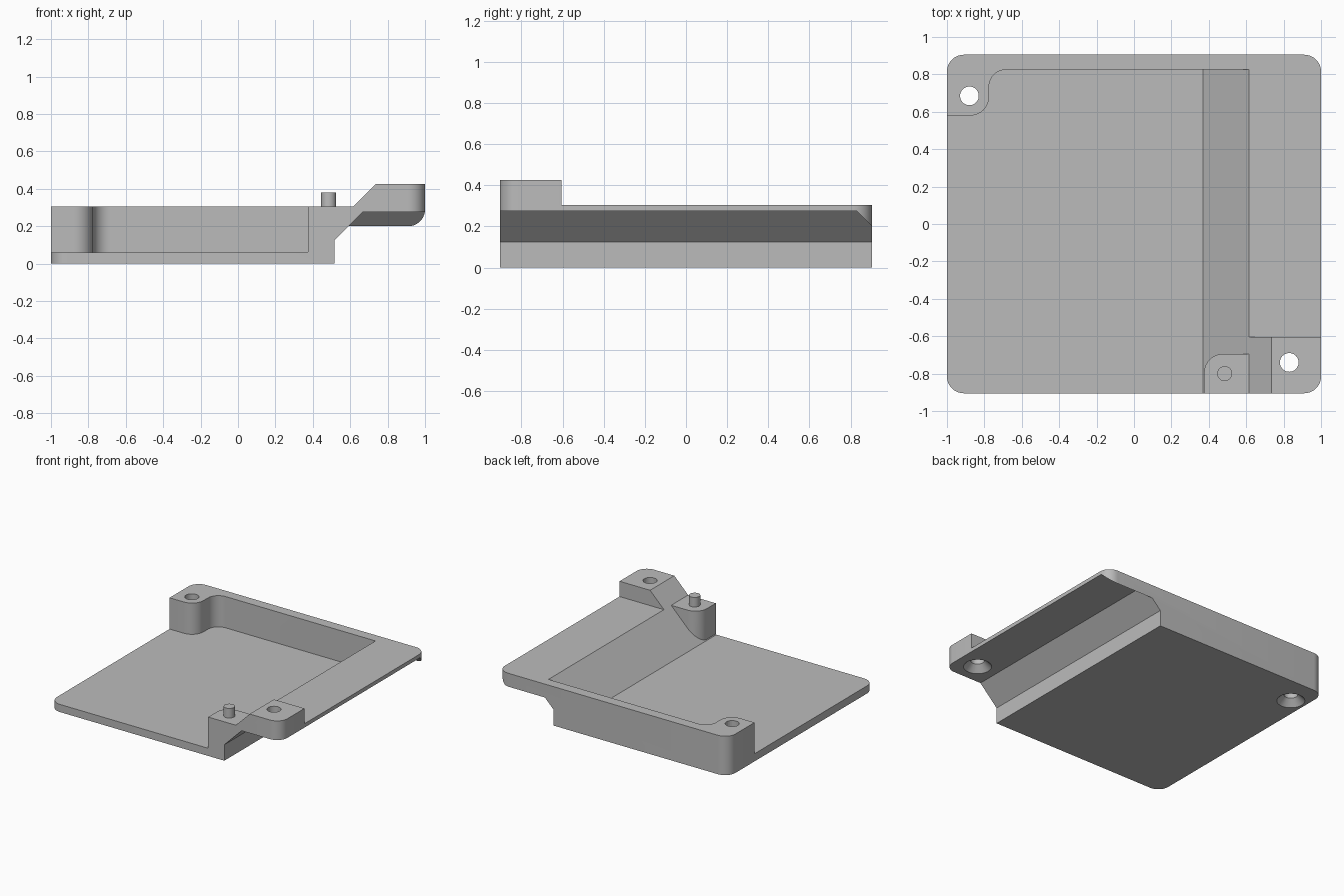
import bpy, bmesh, math

if "Cube" in bpy.data.objects:
    bpy.data.objects.remove(bpy.data.objects["Cube"])

grey = bpy.data.materials.new("light_grey")
grey.diffuse_color = (0.5, 0.5, 0.5, 1)
grey.use_nodes = True
grey.node_tree.nodes["Principled BSDF"].inputs["Base Color"].default_value = grey.diffuse_color


def prism(name, pts, axis, lo, hi):
    """Extrude a 2D outline along x (yz outline), y (xz outline) or z (xy outline)."""
    place = {'x': lambda p, t: (t, p[0], p[1]),
             'y': lambda p, t: (p[0], t, p[1]),
             'z': lambda p, t: (p[0], p[1], t)}[axis]
    bm = bmesh.new()
    a = [bm.verts.new(place(p, lo)) for p in pts]
    b = [bm.verts.new(place(p, hi)) for p in pts]
    n = len(pts)
    bm.faces.new(a)
    bm.faces.new(b[::-1])
    for i in range(n):
        bm.faces.new((a[i], b[i], b[(i + 1) % n], a[(i + 1) % n]))
    bmesh.ops.recalc_face_normals(bm, faces=bm.faces)
    me = bpy.data.meshes.new(name)
    bm.to_mesh(me)
    bm.free()
    ob = bpy.data.objects.new(name, me)
    bpy.context.collection.objects.link(ob)
    me.materials.append(grey)
    return ob


def arc(cx, cy, r, a0, a1, n=10):
    return [(cx + r * math.cos(math.radians(a0 + (a1 - a0) * i / n)),
             cy + r * math.sin(math.radians(a0 + (a1 - a0) * i / n))) for i in range(n + 1)]


def boolean(ob, tool, op='DIFFERENCE'):
    """Apply a boolean and remove the tool."""
    m = ob.modifiers.new("bool", 'BOOLEAN')
    m.operation, m.solver, m.object = op, 'EXACT', tool
    bpy.context.view_layer.objects.active = ob
    bpy.ops.object.modifier_apply(modifier=m.name)
    bpy.data.objects.remove(tool)


def cylinder(name, x, y, r0, r1, z0, z1):
    bpy.ops.mesh.primitive_cone_add(vertices=40, radius1=r0, radius2=r1,
                                    depth=z1 - z0, location=(x, y, (z0 + z1) / 2))
    ob = bpy.context.object
    ob.name = name
    ob.data.materials.append(grey)
    return ob


# Rounded block the tray is carved from
W, D, R = 1.0, 0.905, 0.09
outline = (arc(W - R, D - R, R, 0, 90) + arc(R - W, D - R, R, 90, 180)
           + arc(R - W, R - D, R, 180, 270) + arc(W - R, R - D, R, 270, 360))
tray = prism("tray", outline, 'z', 0, 0.425)

# Space under the shelf, leaving a bevelled rib along the back
under = prism("under_cutter", [(0.515, -1), (0.515, 0.125), (0.665, 0.275), (2, 0.275), (2, -1)],
              'y', -2, 2)
boolean(under, prism("back_rib", [(0.78, 0.325), (1.5, -0.395), (1.5, 0.325)], 'x', 0.3, 3))
boolean(tray, under)

# Sloped pocket, leaving the screw corner and the pin boss
pocket = prism("pocket_cutter", [(-2, 0.06), (0.37, 0.06), (0.93, 0.62), (-2, 0.62)],
               'y', -2, 0.825)
corner = ([(-2, 0.58)] + arc(-0.875, 0.68, 0.1, -90, 0) + arc(-0.685, 0.735, 0.09, 180, 90)
          + [(-0.685, 2), (-2, 2)])
boolean(pocket, prism("screw_corner", corner, 'z', -1, 1))
boss = [(0.375, -3), (0.615, -3), (0.615, -0.695)] + arc(0.475, -0.795, 0.1, 90, 180)
boolean(pocket, prism("pin_boss", boss, 'z', -1, 1))
boolean(tray, pocket)

# Lower the rim everywhere except the raised front lug
rim = [(-2, -2), (0.615, -2), (0.615, -0.605), (2, -0.605), (2, 2), (-2, 2)]
boolean(tray, prism("rim_cutter", rim, 'z', 0.305, 1))

# Screw holes countersunk from below
for x, y, z in ((-0.88, 0.685, 0.0), (0.83, -0.74, 0.275)):
    boolean(tray, cylinder("hole_cutter", x, y, 0.05, 0.05, z - 0.1, 1))
    boolean(tray, cylinder("sink_cutter", x, y, 0.11, 0.04, z - 0.01, z + 0.06))

# Locating pin
pin = cylinder("locating_pin", 0.485, -0.8, 0.04, 0.04, 0.295, 0.38)

for ob in (tray, pin):
    bpy.ops.object.select_all(action='DESELECT')
    ob.select_set(True)
    bpy.context.view_layer.objects.active = ob
    bpy.ops.object.shade_smooth_by_angle(angle=math.radians(30))
